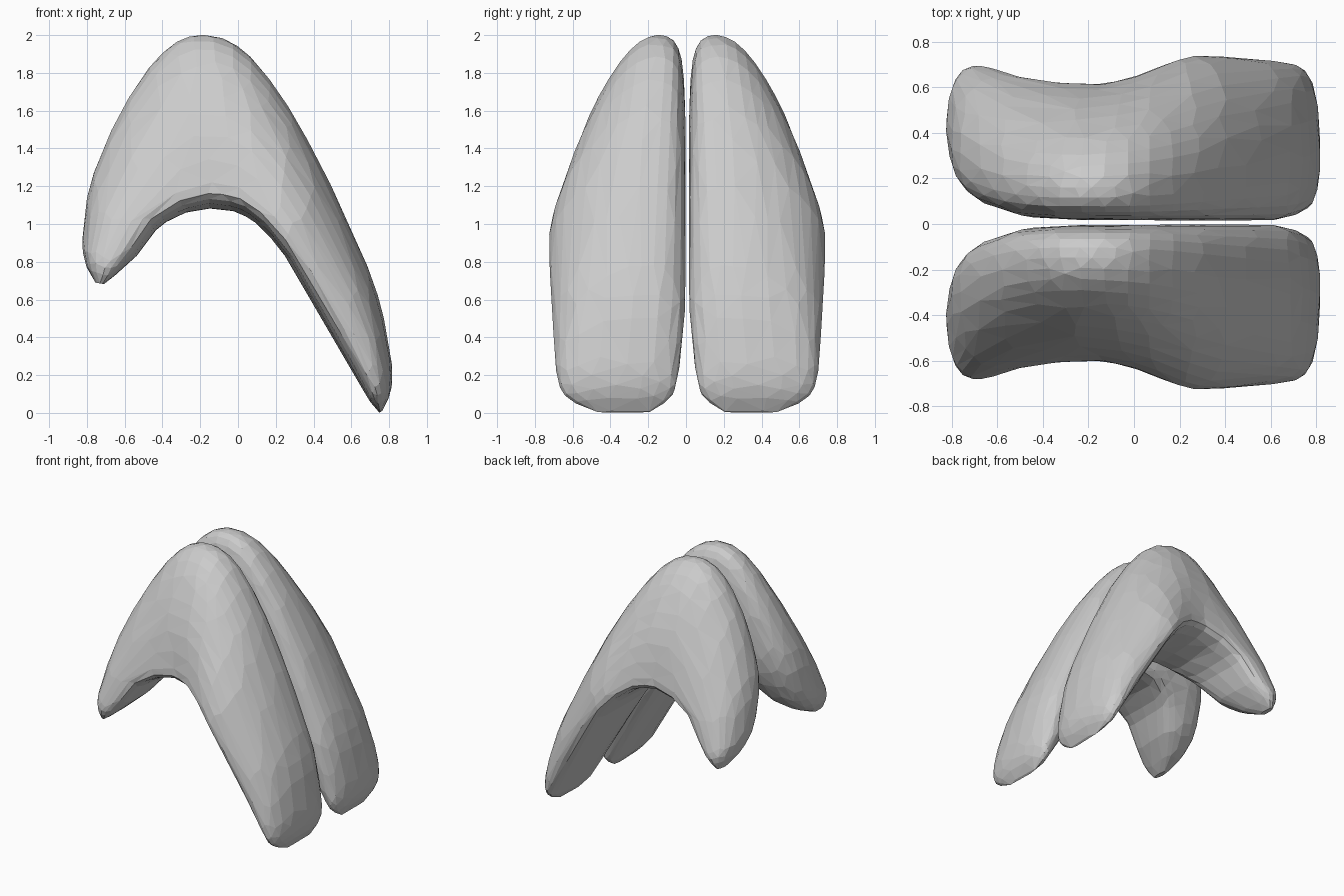
import bpy, bmesh
from mathutils import Vector

if "Cube" in bpy.data.objects:
    bpy.data.objects.remove(bpy.data.objects["Cube"])

# Stations along the arch: outer x,z / inner x,z / y near, y far / roundness
STATIONS = [
    (-.755, .69, -.71, .682, .53, .65, 1), (-.81, .80, -.63, .745, .355, .69, 1),
    (-.82, .95, -.53, .84, .21, .68, .9), (-.77, 1.25, -.42, .98, .095, .645, .55),
    (-.60, 1.63, -.30, 1.05, .035, .62, .2), (-.40, 1.905, -.20, 1.075, .018, .61, 0),
    (-.21, 2.0, -.12, 1.08, .015, .61, 0), (0, 1.94, 0, 1.06, .014, .64, 0),
    (.20, 1.72, .10, 1.0, .013, .685, .1), (.40, 1.385, .22, .87, .012, .735, .3),
    (.60, .97, .35, .66, .012, .735, .55), (.74, .62, .50, .40, .018, .72, .8),
    (.81, .28, .64, .16, .05, .695, 1), (.81, .12, .70, .06, .09, .64, 1),
    (.765, .012, .748, .002, .20, .48, 1)]

# Cross-sections as (outer-to-inner, near-to-far): teardrop crest and rounded leg
CREST = [(0, .24), (.03, .1), (.15, .03), (.4, 0), (.7, .01), (.95, .05), (1, .22),
         (.985, .65), (.945, .96), (.85, 1), (.57, .9), (.34, .75), (.15, .57), (.035, .4)]
LEG = [(0, .36), (.06, .18), (.25, .04), (.5, 0), (.75, .03), (.94, .15), (1, .38),
       (.98, .64), (.9, .88), (.74, .985), (.52, .99), (.28, .92), (.11, .77), (.02, .57)]


def spline(points, steps, closed=False):
    """Catmull-Rom through tuples of any length."""
    n = len(points)
    get = (lambda i: points[i % n]) if closed else (lambda i: points[max(0, min(n - 1, i))])
    out = []
    for i in range(n if closed else n - 1):
        p = [get(i + j) for j in (-1, 0, 1, 2)]
        for s in range(steps):
            t = s / steps
            out.append(tuple(.5 * (2 * b + (c - a) * t + (2 * a - 5 * b + 4 * c - d) * t * t
                                   + (3 * b - a - 3 * c + d) * t ** 3)
                             for a, b, c, d in zip(*p)))
    if not closed:
        out.append(points[-1])
    return out


def make_lobe(name, side, shift):
    bm = bmesh.new()
    rings = []
    for ox, oz, ix, iz, y0, y1, k in spline(STATIONS, 4):
        k = max(0, min(1, k))
        section = [(a[0] + (b[0] - a[0]) * k, a[1] + (b[1] - a[1]) * k)
                   for a, b in zip(CREST, LEG)]
        rings.append([bm.verts.new((ox + (ix - ox) * t,
                                    side * (y0 + (y1 - y0) * v) + shift,
                                    max(0, oz + (iz - oz) * t)))
                      for t, v in spline(section, 2, True)])
    n = len(rings[0])
    for a, b in zip(rings, rings[1:]):
        for i in range(n):
            j = (i + 1) % n
            bm.faces.new((a[i], a[j], b[j], b[i]))
    # end caps
    for ring in (rings[0], rings[-1]):
        tip = bm.verts.new(sum((v.co for v in ring), Vector()) / n)
        for i in range(n):
            bm.faces.new((ring[i], ring[(i + 1) % n], tip))
    bmesh.ops.triangulate(bm, faces=bm.faces[:])
    bmesh.ops.recalc_face_normals(bm, faces=bm.faces[:])
    mesh = bpy.data.meshes.new(name)
    bm.to_mesh(mesh)
    bm.free()
    obj = bpy.data.objects.new(name, mesh)
    bpy.context.collection.objects.link(obj)
    # irregular low-poly facets
    dec = obj.modifiers.new("facets", 'DECIMATE')
    dec.ratio = .25


make_lobe("left_lobe", 1, .003)
make_lobe("right_lobe", -1, .01)
